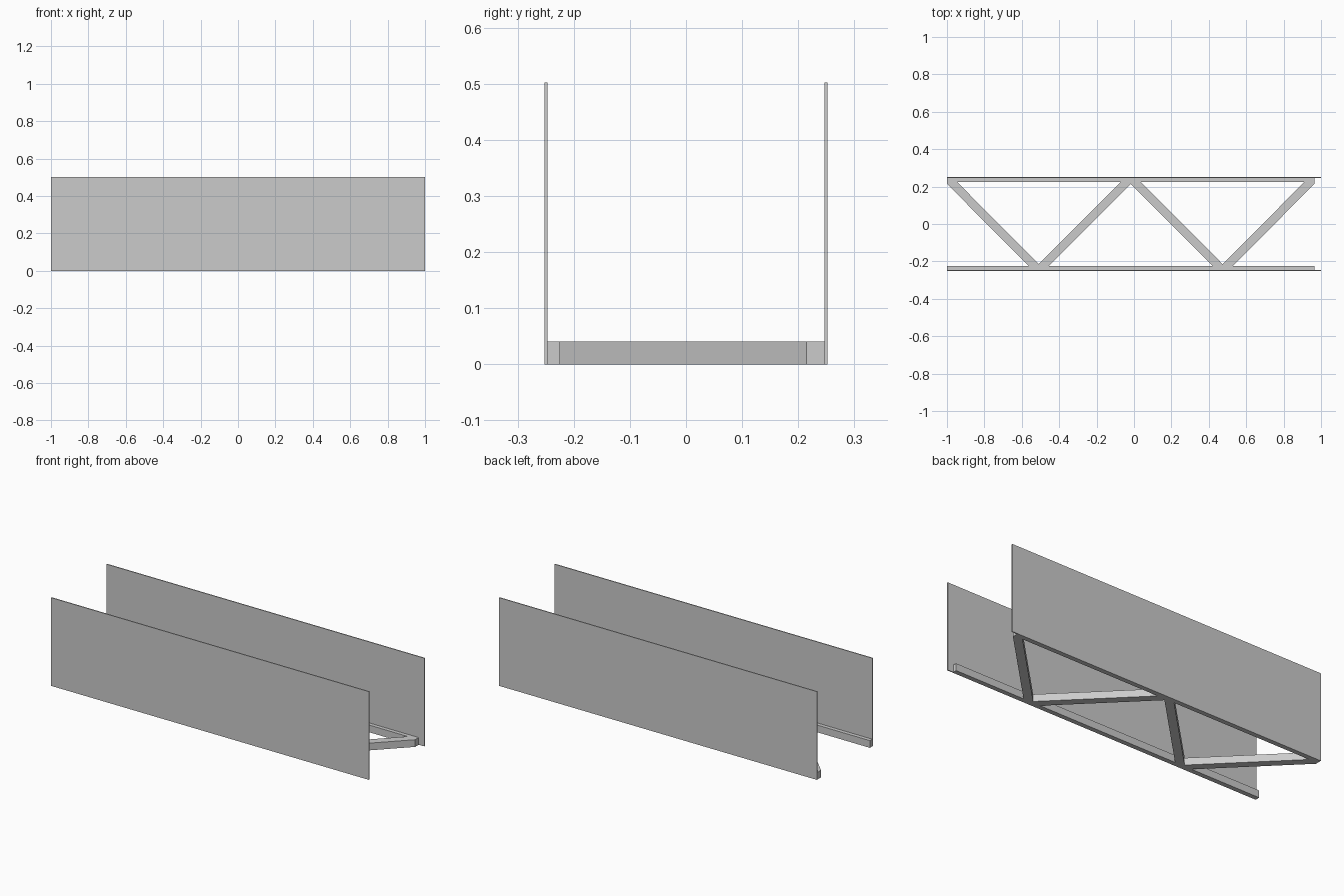
import bpy

cube = bpy.data.objects.get("Cube")
if cube:
    bpy.data.objects.remove(cube, do_unlink=True)

grey = bpy.data.materials.new("light_grey")
grey.use_nodes = True
grey.diffuse_color = (0.6, 0.6, 0.6, 1)
grey.node_tree.nodes["Principled BSDF"].inputs["Base Color"].default_value = (0.6, 0.6, 0.6, 1)


def prism(name, outline, height):
    """Extrude a counter-clockwise or clockwise plan outline up from the ground."""
    n = len(outline)
    area = sum(outline[i - 1][0] * outline[i][1] - outline[i][0] * outline[i - 1][1]
               for i in range(n))
    if area < 0:
        outline = outline[::-1]
    verts = [(x, y, z) for z in (0, height) for x, y in outline]
    faces = [list(range(n))[::-1], list(range(n, 2 * n))]
    faces += [(i, (i + 1) % n, (i + 1) % n + n, i + n) for i in range(n)]
    mesh = bpy.data.meshes.new(name)
    mesh.from_pydata(verts, [], faces)
    mesh.materials.append(grey)
    obj = bpy.data.objects.new(name, mesh)
    bpy.context.collection.objects.link(obj)


def box(name, x0, x1, y0, y1, height):
    prism(name, [(x0, y0), (x1, y0), (x1, y1), (x0, y1)], height)


OUTER, INNER, RAIL = 0.252, 0.2465, 0.225   # panel faces and inner rail edge
START, END = -1.0, 0.965                    # truss length
DEPTH = 0.041

# Tall side panels with a low rail along the inside of each
for side, s in (("front", -1), ("back", 1)):
    box(side + "_panel", -1, 1, s * INNER, s * OUTER, 0.502)
    box(side + "_rail", START, END, s * RAIL, s * INNER, DEPTH)

# Zigzag braces between the rails, each trimmed at its joints
pitch = (END - START) / 4
w = 0.032
d = INNER - RAIL
for i in range(4):
    s = -1 if i % 2 == 0 else 1
    x0 = START + i * pitch
    x1 = x0 + pitch
    y0, y1 = -s * INNER, s * INNER
    prism(f"diagonal_brace_{i + 1}", [
        (x0, y0 + s * d), (x0 + d + w, y0 + s * d), (x1, y1 - s * w),
        (x1, y1 - s * d), (x1 - d - w, y1 - s * d), (x0, y0 + s * w)], DEPTH)
